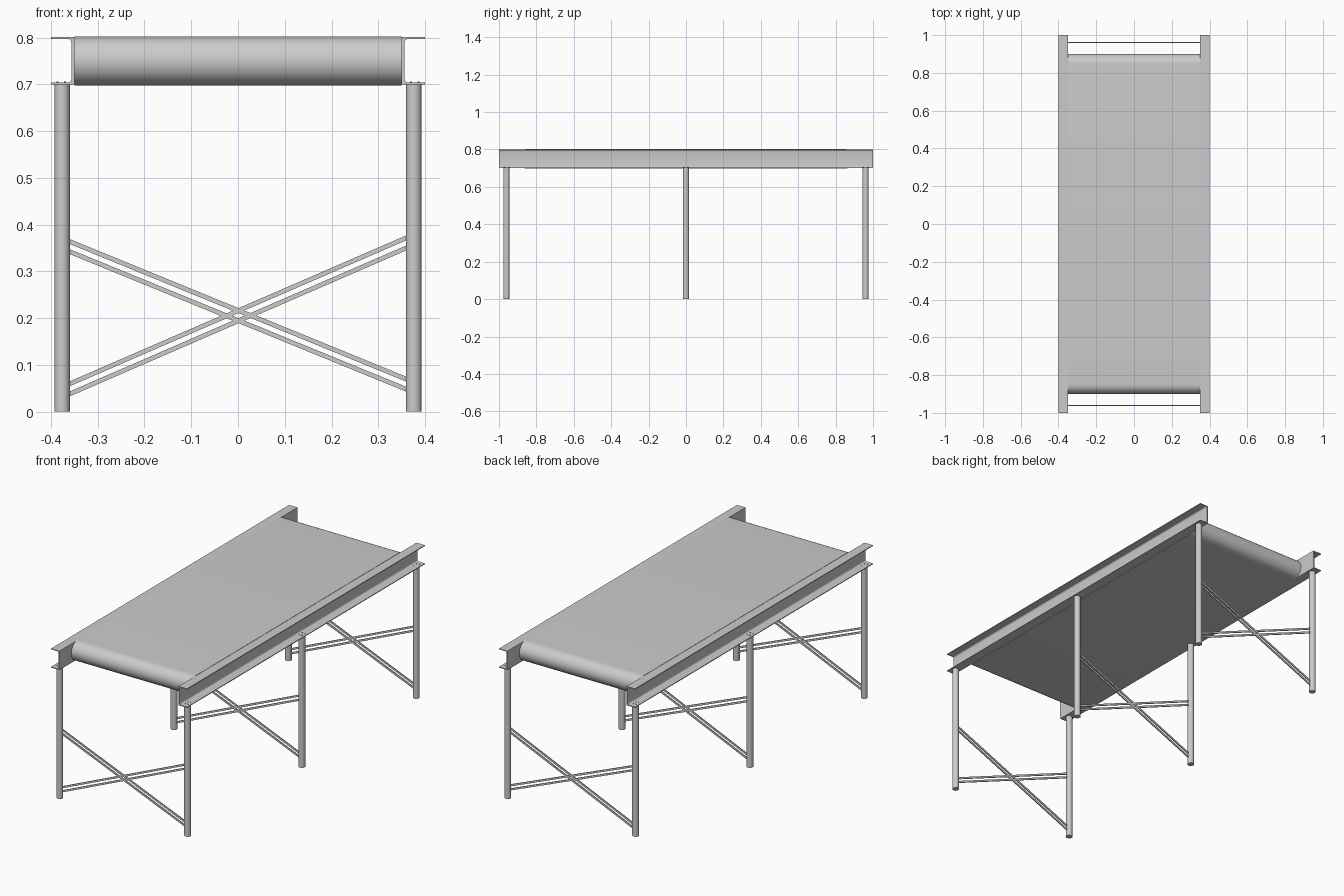
import bpy, bmesh, math
from mathutils import Vector

if "Cube" in bpy.data.objects:
    bpy.data.objects.remove(bpy.data.objects["Cube"])

grey = bpy.data.materials.new("plain grey")
grey.use_nodes = True
grey.diffuse_color = (0.6, 0.6, 0.6, 1)
grey.node_tree.nodes["Principled BSDF"].inputs["Base Color"].default_value = (0.6, 0.6, 0.6, 1)


def finish(obj, smooth=False):
    obj.data.materials.clear()
    obj.data.materials.append(grey)
    if smooth:
        bpy.ops.object.select_all(action="DESELECT")
        obj.select_set(True)
        bpy.context.view_layer.objects.active = obj
        bpy.ops.object.shade_smooth_by_angle(angle=math.radians(35))
    return obj


def extrude_profile(name, points, axis, start, end, smooth=False):
    """Sweep a closed 2D outline along the x or y axis."""
    bm = bmesh.new()
    if axis == "x":
        verts = [bm.verts.new((start, u, v)) for u, v in points]
        step = Vector((end - start, 0, 0))
    else:
        verts = [bm.verts.new((u, start, v)) for u, v in points]
        step = Vector((0, end - start, 0))
    face = bm.faces.new(verts)
    result = bmesh.ops.extrude_face_region(bm, geom=[face])
    moved = [g for g in result["geom"] if isinstance(g, bmesh.types.BMVert)]
    bmesh.ops.translate(bm, verts=moved, vec=step)
    bmesh.ops.recalc_face_normals(bm, faces=bm.faces[:])
    mesh = bpy.data.meshes.new(name)
    bm.to_mesh(mesh)
    bm.free()
    obj = bpy.data.objects.new(name, mesh)
    bpy.context.collection.objects.link(obj)
    return finish(obj, smooth)


def cylinder(name, x, y, z0, z1, radius, sides):
    bpy.ops.mesh.primitive_cylinder_add(vertices=sides, radius=radius, depth=z1 - z0,
                                        location=(x, y, (z0 + z1) / 2))
    obj = bpy.context.object
    obj.name = name
    return finish(obj, True)


def arc(cx, cy, radius, a0, a1, steps):
    return [(cx + radius * math.cos(math.radians(a0 + (a1 - a0) * i / steps)),
             cy + radius * math.sin(math.radians(a0 + (a1 - a0) * i / steps)))
            for i in range(steps + 1)]


# Belt loop wrapped round both end rollers
R = 0.0525
belt = arc(0.848, 0.75, R, -90, 90, 24) + arc(-0.848, 0.75, R, 90, 270, 24)
extrude_profile("belt", belt, "x", -0.35, 0.35, True)

# Side channels, open outwards, with filleted inner corners
LOW, HIGH, THICK, FILLET = 0.7, 0.801, 0.004, 0.008
WEB, EDGE = 0.356, 0.4
channel = [(0.35, LOW), (EDGE, LOW), (EDGE, LOW + THICK)]
channel += arc(WEB + FILLET, LOW + THICK + FILLET, FILLET, 270, 180, 5)
channel += arc(WEB + FILLET, HIGH - THICK - FILLET, FILLET, 180, 90, 5)
channel += [(EDGE, HIGH - THICK), (EDGE, HIGH), (0.35, HIGH)]
for side, label in ((1, "left"), (-1, "right")):
    extrude_profile(label + "_channel", [(side * x, z) for x, z in channel], "y", -1, 1, True)

# Three leg frames, each with crossed double braces
LEG_X, LEG_R = 0.376, 0.0165
for y, label in ((-0.96, "front"), (0, "middle"), (0.96, "back")):
    for side, hand in ((1, "left"), (-1, "right")):
        cylinder(f"{label}_{hand}_leg", side * LEG_X, y, 0, LOW + 0.001, LEG_R, 32)
        # Low bolt heads on the lower flange
        for dx in (-0.008, 0.008):
            for dy in (-0.012, 0.012):
                cylinder(f"{label}_{hand}_bolt", side * (LEG_X + 0.002) + dx, y + dy,
                         LOW + THICK - 0.001, LOW + THICK + 0.002, 0.003, 6)
    for name, z_right, z_left in (("rising", 0.048, 0.362), ("falling", 0.354, 0.058)):
        for offset, level in ((0.0108, "upper"), (-0.0108, "lower")):
            half = 0.0053
            a, b = z_right + offset, z_left + offset
            bar = [(-0.362, a - half), (0.362, b - half), (0.362, b + half), (-0.362, a + half)]
            extrude_profile(f"{label}_{name}_{level}_brace", bar, "y", y - 0.0025, y + 0.0025)
